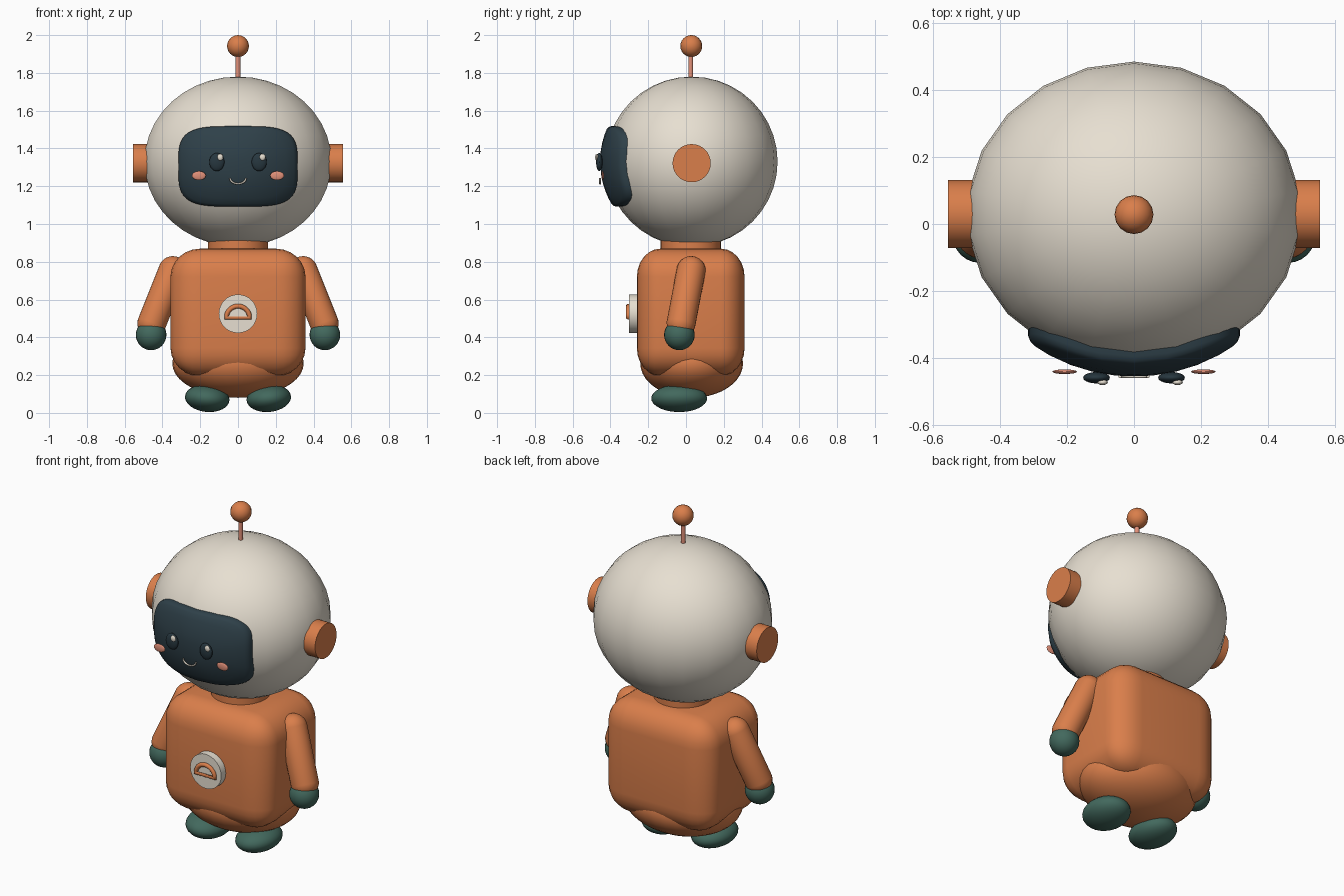
import bpy, bmesh, math
from mathutils import Vector, Matrix

if "Cube" in bpy.data.objects:
    bpy.data.objects.remove(bpy.data.objects["Cube"])


def material(name, rgb):
    m = bpy.data.materials.new(name)
    m.diffuse_color = (*rgb, 1)
    m.use_nodes = True
    m.node_tree.nodes["Principled BSDF"].inputs["Base Color"].default_value = m.diffuse_color
    return m


CREAM = material("cream", (0.80, 0.74, 0.64))
ORANGE = material("orange", (0.70, 0.21, 0.07))
TEAL = material("dark_teal", (0.055, 0.14, 0.11))
SCREEN = material("screen_navy", (0.028, 0.052, 0.067))
EYE = material("eye_navy", (0.02, 0.038, 0.05))
PINK = material("pink", (0.76, 0.28, 0.19))


def finish(name, bm, mat, angle=40):
    bmesh.ops.recalc_face_normals(bm, faces=bm.faces)
    me = bpy.data.meshes.new(name)
    bm.to_mesh(me)
    bm.free()
    me.materials.append(mat)
    ob = bpy.data.objects.new(name, me)
    bpy.context.collection.objects.link(ob)
    bpy.ops.object.select_all(action='DESELECT')
    ob.select_set(True)
    bpy.context.view_layer.objects.active = ob
    bpy.ops.object.shade_smooth_by_angle(angle=math.radians(angle))
    return ob


def ellipsoid(name, loc, radii, mat, seg=24, rings=16, rot=Matrix()):
    bm = bmesh.new()
    bmesh.ops.create_uvsphere(bm, u_segments=seg, v_segments=rings, radius=1)
    bm.transform(Matrix.Translation(loc) @ rot @ Matrix.Diagonal((*radii, 1)))
    return finish(name, bm, mat)


def cylinder(name, a, b, r, mat, seg=32, squash=1):
    a, b = Vector(a), Vector(b)
    bm = bmesh.new()
    bmesh.ops.create_cone(bm, cap_ends=True, segments=seg, radius1=r, radius2=r,
                          depth=(b - a).length)
    turn = (b - a).to_track_quat('Z', 'Y').to_matrix().to_4x4()
    bm.transform(Matrix.Translation((a + b) / 2) @ turn @ Matrix.Diagonal((1, squash, 1, 1)))
    return finish(name, bm, mat)


def capsule(name, a, b, r, mat):
    # sphere whose upper half is pulled out along the axis
    a, b = Vector(a), Vector(b)
    bm = bmesh.new()
    bmesh.ops.create_uvsphere(bm, u_segments=24, v_segments=15, radius=r)
    for v in bm.verts:
        if v.co.z > 0:
            v.co.z += (b - a).length
    turn = (b - a).to_track_quat('Z', 'Y').to_matrix().to_4x4()
    bm.transform(Matrix.Translation(a) @ turn)
    return finish(name, bm, mat)


def tube(name, pts, r, mat, cyclic=False):
    cu = bpy.data.curves.new(name, 'CURVE')
    cu.dimensions = '3D'
    cu.bevel_depth = r
    cu.bevel_resolution = 2
    cu.use_fill_caps = True
    sp = cu.splines.new('POLY')
    sp.points.add(len(pts) - 1)
    for p, co in zip(sp.points, pts):
        p.co = (*co, 1)
    sp.use_cyclic_u = cyclic
    cu.materials.append(mat)
    ob = bpy.data.objects.new(name, cu)
    bpy.context.collection.objects.link(ob)


# Head
HC, HR = Vector((0, 0.03, 1.33)), Vector((0.5, 0.455, 0.45))
ellipsoid("head", HC, HR, CREAM, 22, 20)


def head_front(x, z):
    k = 1 - (x / HR.x) ** 2 - ((z - HC.z) / HR.z) ** 2
    return HC.y - HR.y * math.sqrt(max(k, 0))


# Face screen: rounded-rectangle rings wrapped over the front of the head
bm = bmesh.new()
N = 56
rings = []
for s, lift in ((0.2, .03), (0.4, .03), (0.6, .03), (0.8, .03), (0.94, .029),
                (0.98, .024), (1.0, .012), (1.0, -.03)):
    ring = []
    for i in range(N):
        t = 2 * math.pi * i / N
        c, d = math.cos(t), math.sin(t)
        x = s * 0.316 * math.copysign(abs(c) ** 0.52, c)
        z = 1.305 + s * 0.213 * math.copysign(abs(d) ** 0.52, d)
        ring.append(bm.verts.new((x, head_front(x, z) - lift, z)))
    rings.append(ring)
for p, q in zip(rings, rings[1:]):
    for i in range(N):
        j = (i + 1) % N
        bm.faces.new((p[i], p[j], q[j], q[i]))
bm.faces.new(rings[0])
bm.faces.new(rings[-1][::-1])
finish("face_screen", bm, SCREEN, 60)

# Smile
tube("smile", [(0.042 * math.cos(a), -0.455, 1.243 + 0.03 * math.sin(a))
               for a in (math.pi * (1 + i / 12) for i in range(13))], 0.005, CREAM)

# Antenna
cylinder("antenna_rod", (0, 0.025, 1.74), (0, 0.025, 1.91), 0.013, PINK, 12)
ellipsoid("antenna_ball", (0, 0.028, 1.942), (0.058,) * 3, ORANGE, 16, 12)

# Neck
cylinder("neck", (0, 0.025, 0.82), (0, 0.025, 0.93), 0.16, ORANGE)

# Torso: bevelled unit cube stretched to size
bm = bmesh.new()
bmesh.ops.create_cube(bm, size=1)
bmesh.ops.bevel(bm, geom=bm.edges[:], offset=0.22, segments=6, profile=0.5,
                affect='EDGES')
bm.transform(Matrix.Translation((0, 0.025, 0.532)) @ Matrix.Diagonal((0.715, 0.57, 0.675, 1)))
finish("torso", bm, ORANGE)
ellipsoid("hips", (0, 0.03, 0.262), (0.348, 0.272, 0.182), ORANGE, 32, 20)

# Chest badge with a raised half-round arch
cylinder("badge", (0, -0.25, 0.525), (0, -0.303, 0.525), 0.102, CREAM)
arch = [(0.062 * math.cos(math.pi * i / 14), -0.306, 0.503 + 0.062 * math.sin(math.pi * i / 14))
        for i in range(15)]
tube("badge_arch", arch, 0.0125, ORANGE, cyclic=True)

# Paired parts
for side, s in (("left", -1), ("right", 1)):
    cylinder(side + "_ear", (s * 0.44, 0.03, 1.322), (s * 0.556, 0.03, 1.322), 0.101, ORANGE)
    capsule(side + "_arm", (s * 0.345, 0.027, 0.753), (s * 0.456, -0.026, 0.475), 0.077, ORANGE)
    ellipsoid(side + "_hand", (s * 0.46, -0.035, 0.413), (0.081,) * 3, TEAL)
    ellipsoid(side + "_foot", (s * 0.163, -0.036, 0.077), (0.118, 0.148, 0.072), TEAL,
              rot=Matrix.Rotation(-s * 0.1, 4, 'Y'))
    ellipsoid(side + "_eye", (s * 0.112, -0.459, 1.328), (0.04, 0.017, 0.048), EYE, 20, 14)
    ellipsoid(side + "_eye_glint", (s * 0.112 + 0.018, -0.473, 1.354), (0.016, 0.008, 0.018),
              CREAM, 12, 8)
    ellipsoid(side + "_cheek", (s * 0.207, -0.441, 1.256), (0.037, 0.007, 0.024), PINK, 16, 10)
